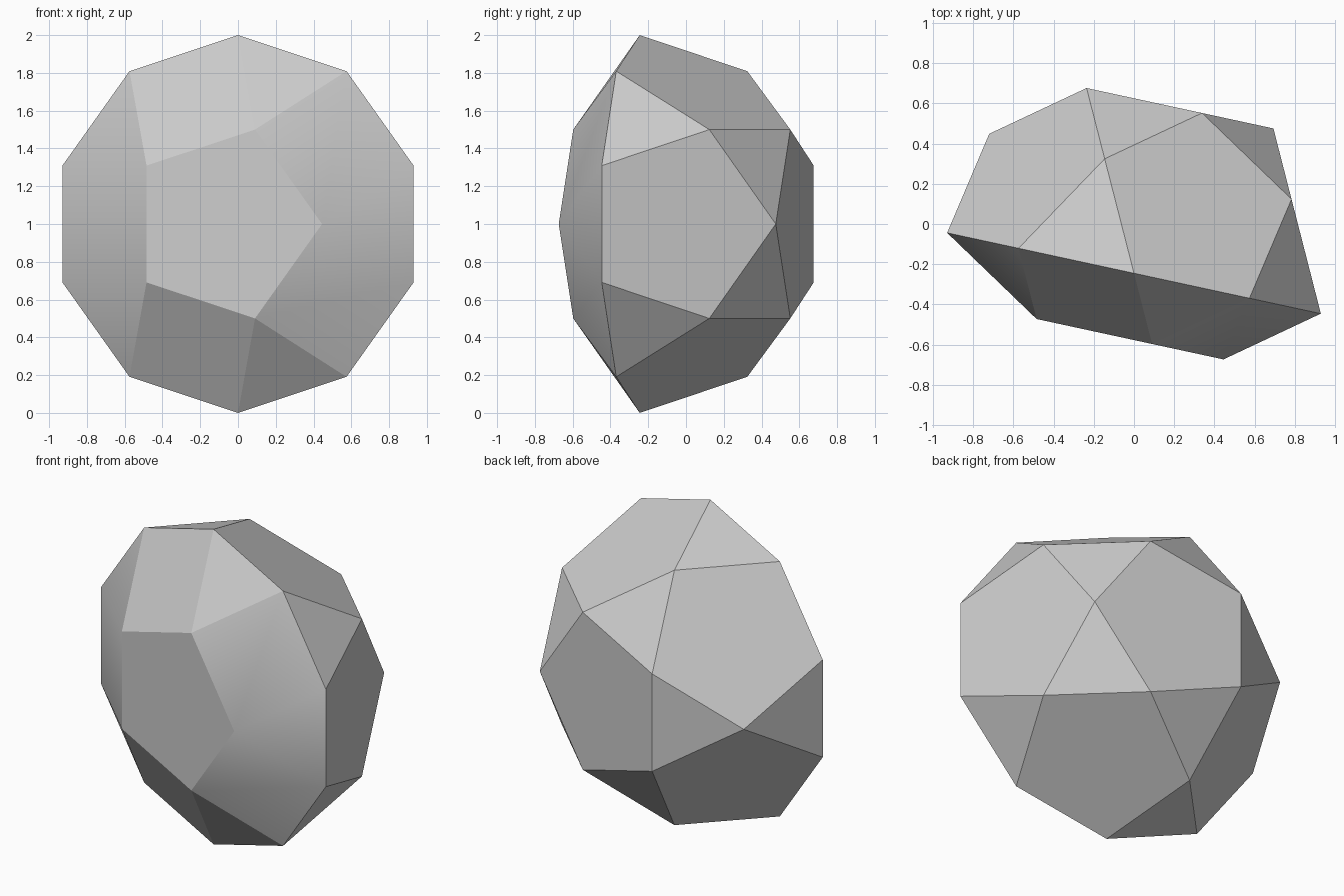
import bpy, bmesh
from math import radians, cos, sin, sqrt, pi
from mathutils import Matrix, Vector

cube = bpy.data.objects.get("Cube")
if cube:
    bpy.data.objects.remove(cube, do_unlink=True)

# One plain grey for the whole solid
grey = bpy.data.materials.new("plain_grey")
grey.use_nodes = True
colour = (0.6, 0.6, 0.6, 1)
grey.diffuse_color = colour
grey.node_tree.nodes["Principled BSDF"].inputs["Base Color"].default_value = colour

# Sizes follow from a decagon rim of radius 1
EDGE = 2 * sin(pi / 10)
PENTAGON = EDGE / (2 * sin(pi / 5))
MIDDLE = sqrt(1 - PENTAGON ** 2)
CUPOLA_DEPTH = sqrt(1 - MIDDLE ** 2) * EDGE

bm = bmesh.new()
place = Matrix.Translation((0, -0.245, 1)) @ Matrix.Rotation(radians(-12.2), 4, "Z")


def ring(count, radius, depth, start):
    """Regular ring of points facing the front, at a given depth."""
    angles = [radians(start + 360 * i / count) for i in range(count)]
    return [bm.verts.new(place @ Vector((radius * cos(a), depth, radius * sin(a))))
            for a in angles]


front = ring(5, PENTAGON, -CUPOLA_DEPTH, 0)
rim = ring(10, 1, 0, 18)
middle = ring(5, MIDDLE, PENTAGON, 36)
back = ring(5, PENTAGON, MIDDLE, 0)

# End caps
bm.faces.new(front)
bm.faces.new(back)

for k in range(5):
    n, a, b, c = (k + 1) % 5, rim[2 * k - 1], rim[2 * k], rim[2 * k + 1]
    # Front cupola: triangle and square
    bm.faces.new((front[k], a, b))
    bm.faces.new((front[k], b, c, front[n]))
    # Back rotunda: rim triangle, pentagon and cap triangle
    bm.faces.new((middle[k], b, c))
    bm.faces.new((back[k], middle[k - 1], a, b, middle[k]))
    bm.faces.new((middle[k], back[k], back[n]))

bmesh.ops.recalc_face_normals(bm, faces=bm.faces)
for face in bm.faces:
    face.smooth = True

# Soft edges only on the two flanks of the cupola band
for edge in bm.edges:
    in_band = any(v in front for v in edge.verts) and any(v in rim for v in edge.verts)
    height = (edge.verts[0].co.z + edge.verts[1].co.z) / 2
    edge.smooth = in_band and abs(height - 1) < 0.4

mesh = bpy.data.meshes.new("faceted_solid")
bm.to_mesh(mesh)
bm.free()
mesh.materials.append(grey)
solid = bpy.data.objects.new("faceted_solid", mesh)
bpy.context.collection.objects.link(solid)
